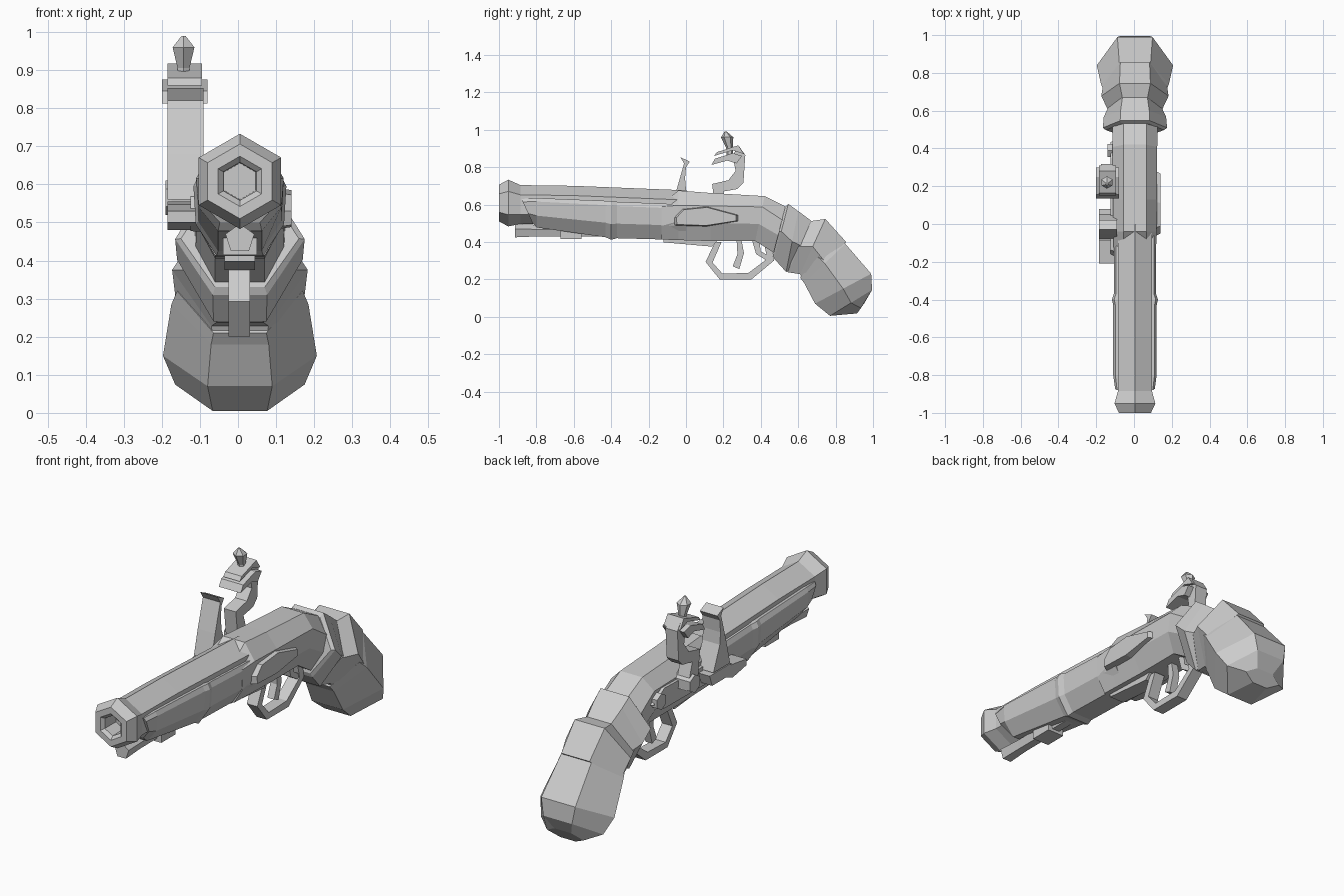
import bpy, bmesh, math
from mathutils import Vector

steel = bpy.data.materials.new("plain grey")
steel.diffuse_color = (0.6, 0.6, 0.6, 1)
CX = 0.005


def finish(name, bm):
    bmesh.ops.recalc_face_normals(bm, faces=bm.faces[:])
    me = bpy.data.meshes.new(name)
    bm.to_mesh(me)
    bm.free()
    me.materials.append(steel)
    ob = bpy.data.objects.new(name, me)
    bpy.context.collection.objects.link(ob)
    return ob


def loft(name, rings):
    """Skin a list of equal-length point rings and cap both ends."""
    bm = bmesh.new()
    vs = [[bm.verts.new(p) for p in r] for r in rings]
    n = len(vs[0])
    for a, b in zip(vs, vs[1:]):
        for i in range(n):
            j = (i + 1) % n
            bm.faces.new((a[i], a[j], b[j], b[i]))
    bm.faces.new(vs[0])
    bm.faces.new(vs[-1])
    return finish(name, bm)


def prism(name, profile, x0, x1, taper=1.0):
    """Extrude a (y, z) profile from x0 to x1, optionally shrinking the x1 end."""
    cy = sum(p[0] for p in profile) / len(profile)
    cz = sum(p[1] for p in profile) / len(profile)
    return loft(name, [[(x0, y, z) for y, z in profile],
                       [(x1, cy + (y - cy) * taper, cz + (z - cz) * taper) for y, z in profile]])


def hex_ring(x, y, z, r, axis="y", sides=6):
    ring = []
    for i in range(sides):
        a = math.tau * i / sides
        s, c = r * math.sin(a), r * math.cos(a)
        ring.append({"y": (x + s, y, z + c), "x": (x, y + s, z + c), "z": (x + s, y + c, z)}[axis])
    return ring


def section(top, bottom, rows):
    """Symmetric ring: rows are (fraction from top to bottom, half width)."""
    t, b = Vector((0, *top)), Vector((0, *bottom))
    pts = [(t.lerp(b, f), w) for f, w in rows]
    return ([(CX + w, p.y, p.z) for p, w in pts] +
            [(CX - w, p.y, p.z) for p, w in reversed(pts)])


# Hexagonal barrel with flared muzzle and sunken bore
loft("barrel", [hex_ring(CX, y, z, r) for y, z, r in (
    (-0.90, 0.608, 0.048), (-0.985, 0.608, 0.050), (-1.0, 0.608, 0.066), (-1.0, 0.608, 0.098),
    (-0.95, 0.608, 0.125), (-0.885, 0.600, 0.104), (-0.6, 0.596, 0.104), (0.0, 0.572, 0.104))])

# Wooden fore-end below the barrel: (y, top, bottom, half width)
loft("fore_end", [section((y, t), (y + d, b), ((0, w * 0.9), (0.12, w), (0.6, w * 0.95), (1, w * 0.5)))
                  for y, t, b, w, d in (
    (-0.88, 0.63, 0.50, 0.105, 0.06), (-0.80, 0.635, 0.478, 0.115, 0.0),
    (-0.43, 0.62, 0.425, 0.115, 0.0), (-0.40, 0.62, 0.412, 0.122, 0.0),
    (-0.37, 0.615, 0.42, 0.112, 0.0), (0.0, 0.60, 0.41, 0.112, 0.0))])

# Breech and wrist behind the barrel
loft("breech", [section((y, t), (y + d, b), ((0, 0.06), (f, w), (0.62, w * 0.97), (1, 0.065)))
                for y, t, b, w, f, d in (
    (-0.13, 0.605, 0.413, 0.112, 0.08, 0.0), (-0.04, 0.675, 0.41, 0.115, 0.3, 0.0),
    (0.13, 0.662, 0.405, 0.117, 0.27, 0.0), (0.42, 0.645, 0.405, 0.118, 0.24, -0.05),
    (0.56, 0.575, 0.33, 0.12, 0.3, -0.07))])


# Grip bands and pommel: (top y, z, bottom y, z, half width)
def grip(name, rows):
    loft(name, [section((ty, tz), (by, bz), ((0, w * 0.46), (0.5, w), (1, w * 0.42)))
                for ty, tz, by, bz, w in rows])


grip("wrist_band", [(0.53, 0.585, 0.465, 0.33, 0.155), (0.547, 0.603, 0.472, 0.31, 0.17),
                    (0.60, 0.565, 0.535, 0.24, 0.165), (0.68, 0.505, 0.56, 0.25, 0.14)])
grip("grip", [(0.64, 0.53, 0.53, 0.26, 0.135), (0.67, 0.512, 0.545, 0.238, 0.145),
              (0.745, 0.523, 0.61, 0.228, 0.178), (0.856, 0.40, 0.63, 0.187, 0.168)])
grip("pommel", [(0.80, 0.43, 0.61, 0.21, 0.165), (0.852, 0.39, 0.632, 0.18, 0.18),
                (0.99, 0.23, 0.69, 0.07, 0.202), (0.995, 0.144, 0.77, 0.005, 0.17),
                (0.955, 0.075, 0.915, 0.018, 0.10)])

# Ramrod and its holder under the barrel
loft("ramrod", [hex_ring(CX, y, 0.457, r, sides=5) for y, r in
                ((-0.915, 0.040), (-0.80, 0.034), (-0.35, 0.034))])
prism("ramrod_holder", [(-0.67, 0.415), (-0.56, 0.415), (-0.56, 0.475), (-0.67, 0.475)], -0.04, 0.05)

# Trigger guard, its plate, and the trigger
prism("guard_plate", [(-0.12, 0.42), (-0.12, 0.398), (0.14, 0.375), (0.18, 0.42)], -0.035, 0.045)
prism("trigger_guard", [(0.155, 0.40), (0.105, 0.293), (0.18, 0.20), (0.35, 0.20), (0.47, 0.30),
                        (0.46, 0.36), (0.42, 0.38), (0.435, 0.31), (0.335, 0.235), (0.195, 0.23),
                        (0.142, 0.29), (0.19, 0.40)], -0.025, 0.032)
prism("guard_rear", [(0.35, 0.42), (0.375, 0.335), (0.45, 0.29), (0.47, 0.31), (0.40, 0.35),
                     (0.39, 0.42)], -0.02, 0.027)
prism("trigger", [(0.27, 0.42), (0.275, 0.335), (0.25, 0.27), (0.285, 0.255), (0.31, 0.34),
                  (0.295, 0.42)], -0.015, 0.022)

# Right side plate
prism("side_plate", [(-0.07, 0.53), (-0.025, 0.578), (0.115, 0.592), (0.29, 0.545), (0.29, 0.51),
                     (0.11, 0.482), (-0.068, 0.488)], 0.10, 0.14, 0.88)

# Left lock plate with bolts, pan and spring
prism("lock_plate", [(-0.20, 0.50), (-0.15, 0.57), (0.36, 0.585), (0.45, 0.53), (0.36, 0.48),
                     (-0.15, 0.475)], -0.09, -0.125, 0.95)
for i, (y, r) in enumerate(((0.20, 0.045), (0.39, 0.04))):
    loft(f"lock_bolt_{i}", [hex_ring(x, y, 0.565 - 0.03 * i, r, "x") for x in (-0.10, -0.19 + 0.05 * i)])
prism("pan", [(-0.09, 0.555), (0.08, 0.555), (0.06, 0.50), (-0.06, 0.50)], -0.10, -0.185)
prism("pan_spring", [(-0.21, 0.50), (-0.21, 0.53), (-0.07, 0.55), (-0.05, 0.50), (-0.1, 0.48)],
      -0.10, -0.185)

# Curved frizzen above the pan
prism("frizzen", [(-0.03, 0.853), (0.02, 0.83), (0.0, 0.80), (-0.005, 0.74), (0.0, 0.68),
                  (0.05, 0.56), (-0.08, 0.56), (-0.05, 0.68), (-0.03, 0.75), (-0.01, 0.82)],
      -0.185, -0.09)

# S-shaped cock
prism("cock_body", [(0.16, 0.54), (0.14, 0.71), (0.227, 0.73), (0.265, 0.78), (0.25, 0.86),
                    (0.28, 0.917), (0.317, 0.864), (0.307, 0.715), (0.275, 0.683), (0.20, 0.67),
                    (0.24, 0.54)], -0.175, -0.11)
prism("lower_jaw", [(0.136, 0.812), (0.155, 0.845), (0.25, 0.875), (0.30, 0.86), (0.27, 0.82),
                    (0.22, 0.835)], -0.20, -0.08)
prism("upper_jaw", [(0.15, 0.86), (0.165, 0.88), (0.28, 0.917), (0.31, 0.87), (0.25, 0.89)],
      -0.185, -0.095)

# Jaw screw with faceted head
loft("jaw_screw", [hex_ring(-0.143, y, z, r, "z") for y, z, r in (
    (0.235, 0.86, 0.018), (0.232, 0.905, 0.018), (0.22, 0.96, 0.033), (0.212, 0.99, 0.006))])
